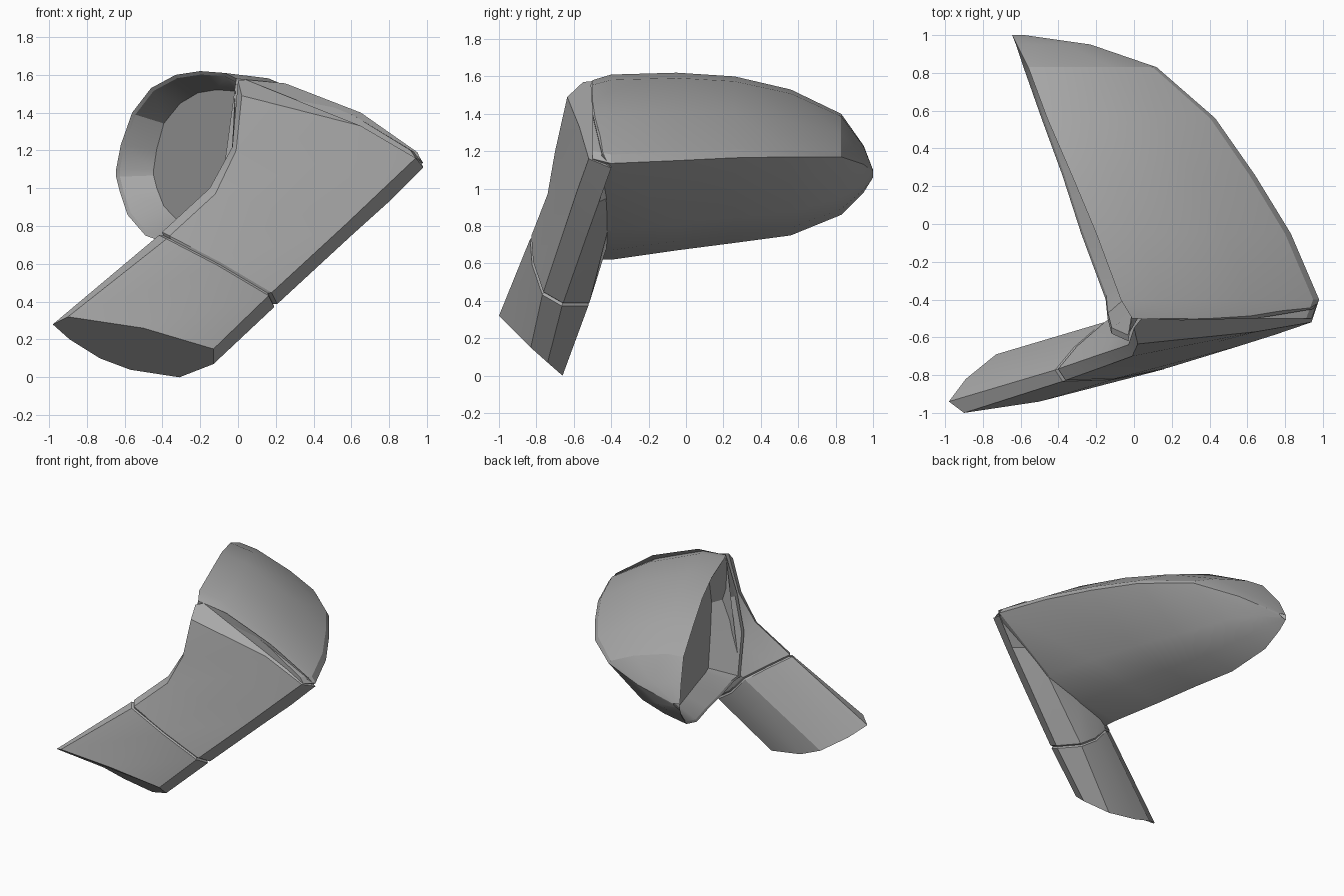
import bpy
import bmesh
import math
from mathutils import Vector

default_cube = bpy.data.objects.get("Cube")
if default_cube:
    bpy.data.objects.remove(default_cube, do_unlink=True)


def make_material(name, colour):
    material = bpy.data.materials.new(name)
    material.use_nodes = True
    material.diffuse_color = colour
    shader = material.node_tree.nodes["Principled BSDF"]
    shader.inputs["Base Color"].default_value = colour
    return material


grey = make_material("plain grey", (0.4, 0.4, 0.4, 1))


def loft(name, rows, closed=True, cap_start=False, cap_end=False, angle=22):
    """Bridge consecutive rows of points into one object."""
    bm = bmesh.new()
    rings = [[bm.verts.new(point) for point in row] for row in rows]
    count = len(rings[0])
    for near, far in zip(rings, rings[1:]):
        for i in range(count if closed else count - 1):
            j = (i + 1) % count
            bm.faces.new((near[i], near[j], far[j], far[i]))
    if cap_start:
        bm.faces.new(rings[0][::-1])
    if cap_end:
        bm.faces.new(rings[-1])
    bmesh.ops.remove_doubles(bm, verts=bm.verts, dist=0.0005)
    bmesh.ops.recalc_face_normals(bm, faces=bm.faces)
    mesh = bpy.data.meshes.new(name)
    bm.to_mesh(mesh)
    bm.free()
    mesh.materials.append(grey)
    obj = bpy.data.objects.new(name, mesh)
    bpy.context.collection.objects.link(obj)
    bpy.ops.object.select_all(action="DESELECT")
    obj.select_set(True)
    bpy.context.view_layer.objects.active = obj
    bpy.ops.object.shade_smooth_by_angle(angle=math.radians(angle))
    return obj


def shrink(row, factor):
    centre = sum((Vector(p) for p in row), Vector()) / len(row)
    return [centre + (Vector(p) - centre) * factor for p in row]


def shift(row, offset):
    return [Vector(p) + offset for p in row]


# Arm cross-sections, running round from the upper edge over the front
foot = [(-.98, -.94, .28), (-.9, -1, .32), (-.5, -.94, .26),
        (-.13, -.83, .15), (-.13, -.74, .07), (-.31, -.66, 0),
        (-.57, -.66, .04), (-.73, -.69, .1), (-.89, -.82, .2)]
seam = [(-.41, -.77, .76), (-.37, -.83, .74), (-.1, -.82, .6),
        (.17, -.765, .44), (.2, -.66, .38), (.08, -.52, .38),
        (-.05, -.5, .47), (-.16, -.52, .6), (-.31, -.65, .7)]
neck = [(-.15, -.68, 1), (-.12, -.74, .97), (.25, -.7, .88),
        (.56, -.645, .8), (.6, -.53, .75), (.48, -.42, .77),
        (.2, -.42, .7), (-.08, -.46, .7), (-.11, -.57, .85)]
shoulder = [(-.03, -.64, 1.22), (-.01, -.7, 1.2), (.42, -.63, 1.13),
            (.75, -.585, .98), (.8, -.465, .93), (.7, -.42, .95),
            (.3, -.44, 1), (.15, -.45, 1.15), (.02, -.55, 1.22)]
brow = [(0, -.55, 1.57), (.02, -.635, 1.49), (.65, -.57, 1.33),
        (.94, -.52, 1.16), (.98, -.4, 1.11), (.95, -.45, 1.19),
        (.65, -.5, 1.4), (.25, -.51, 1.555), (.04, -.5, 1.575)]

# Lower and upper arm, parted by a narrow groove
gap = Vector((.008, .003, .008))
loft("lower_arm", [foot, shift(seam, -gap), shrink(seam, .95)],
     cap_start=True, cap_end=True)
loft("upper_arm", [shrink(seam, .95), shift(seam, gap), neck, shoulder, brow],
     cap_start=True, cap_end=True)

# Housing stations: y, rim top x and z, ridge x and z, rim bottom x and z
stations = [(-.5, -.01, 1.58, .94, 1.16, -.14, .62),
            (-.4, -.07, 1.61, .98, 1.135, -.15, .62),
            (-.05, -.2, 1.62, .83, 1.15, -.28, .67),
            (.26, -.33, 1.6, .64, 1.165, -.38, .71),
            (.56, -.46, 1.53, .43, 1.17, -.49, .75),
            (.83, -.56, 1.4, .12, 1.17, -.585, .86),
            (.95, -.62, 1.23, -.23, 1.13, -.625, .98),
            (1, -.645, 1.1, -.58, 1.09, -.645, 1.06)]
# Each profile pair is (reach towards the ridge, height away from the ridge)
upper_profile = [(0, 1), (.22, .94), (.66, .53), (.97, .1), (1, 0)]
lower_profile = [(.57, .7), (.28, .9), (0, 1)]


def housing_section(y, top_x, top_z, ridge_x, ridge_z, low_x, low_z):
    section = []
    for profile, x, z in ((upper_profile, top_x, top_z),
                          (lower_profile, low_x, low_z)):
        for reach, height in profile:
            section.append((x + (ridge_x - x) * reach, y,
                            ridge_z + (z - ridge_z) * height))
    return section


sections = [housing_section(*station) for station in stations]
loft("housing_shell", sections, closed=False, cap_start=True)

# Rim of the opening: along the top, back along the bottom, up the arm side
rim = [s[0] for s in sections] + [s[-1] for s in reversed(sections)]
rim += [(-.12, -.58, .95), (-.03, -.62, 1.22)]
rim = [Vector(p) for p in rim]
pivot = Vector((-.36, .22, 1.1))


def inward(p, factor, depth):
    q = pivot + (p - pivot) * factor
    return q + Vector((depth, depth * .3, 0))


lip = [inward(p, .965, .01) for p in rim]
glass_edge = []
for p in rim:
    q = inward(p, .81, .12)
    glass_edge.append(Vector((-.1 - .39 * q.y, q.y, q.z)))
loft("opening_wall", [rim, lip, glass_edge])

# Flat mirror plate set at the bottom of the recess
loft("mirror_plate", [glass_edge, shift(glass_edge, Vector((.008, .003, 0)))],
     cap_start=True, cap_end=True)
